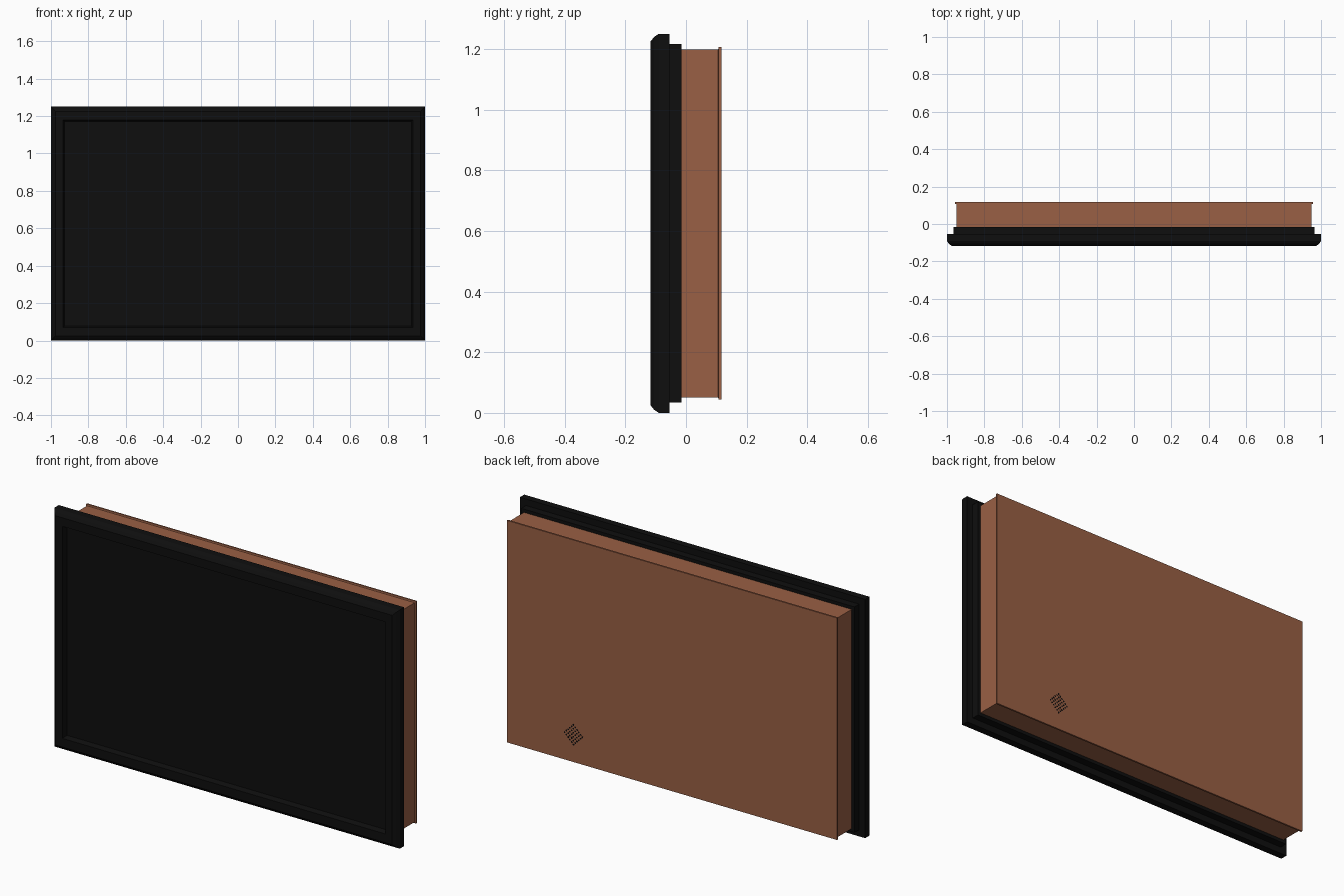
import bpy, bmesh, math
from mathutils import Matrix

if "Cube" in bpy.data.objects:
    bpy.data.objects.remove(bpy.data.objects["Cube"])

CZ = 0.625  # height of the middle of the panel


def material(name, rgb):
    m = bpy.data.materials.new(name)
    m.diffuse_color = (*rgb, 1)
    m.use_nodes = True
    m.node_tree.nodes["Principled BSDF"].inputs["Base Color"].default_value = m.diffuse_color
    return m


black = material("black plastic", (0.0045, 0.0045, 0.0045))
brown = material("brown casing", (0.32, 0.115, 0.058))


def finish(bm, name, mat):
    bmesh.ops.recalc_face_normals(bm, faces=bm.faces)
    me = bpy.data.meshes.new(name)
    bm.to_mesh(me)
    bm.free()
    me.materials.append(mat)
    ob = bpy.data.objects.new(name, me)
    bpy.context.collection.objects.link(ob)
    return ob


def rect_loft(name, rings, mat):
    """Closed solid through rectangles given as (half width, half height, y)."""
    bm = bmesh.new()
    loops = [[bm.verts.new((sx * w, y, CZ + sz * h))
              for sx, sz in ((-1, -1), (1, -1), (1, 1), (-1, 1))]
             for w, h, y in rings]
    for a, b in zip(loops, loops[1:]):
        for i in range(4):
            j = (i + 1) % 4
            bm.faces.new((a[i], a[j], b[j], b[i]))
    bm.faces.new(loops[0])
    bm.faces.new(loops[-1])
    return finish(bm, name, mat)


# Front frame: recessed screen, raised border, chamfer and rear step
rect_loft("front_frame", [
    (0.927, 0.547, -0.09),
    (0.935, 0.555, -0.117),
    (0.975, 0.600, -0.117),
    (0.990, 0.615, -0.105),
    (1.000, 0.625, -0.090),
    (1.000, 0.625, -0.054),
    (0.965, 0.591, -0.054),
    (0.965, 0.591, -0.015),
], black)

# Rear casing with a thin lip around the back plate
rect_loft("rear_casing", [
    (0.949, 0.574, -0.015),
    (0.949, 0.574, 0.106),
    (0.956, 0.581, 0.108),
    (0.956, 0.581, 0.117),
], brown)

# Diamond of small vent dots low on the back
bm = bmesh.new()
n, step = 6, 0.0145
c = math.sqrt(0.5)
for i in range(n):
    for j in range(n):
        u, v = (i - (n - 1) / 2) * step, (j - (n - 1) / 2) * step
        pos = (0.57 + (u - v) * c, 0.117, 0.187 + (u + v) * c)
        bmesh.ops.create_cone(
            bm, cap_ends=True, segments=8, radius1=0.0048, radius2=0.0048, depth=0.001,
            matrix=Matrix.Translation(pos) @ Matrix.Rotation(math.pi / 2, 4, 'X'))
finish(bm, "vent_dots", black)
